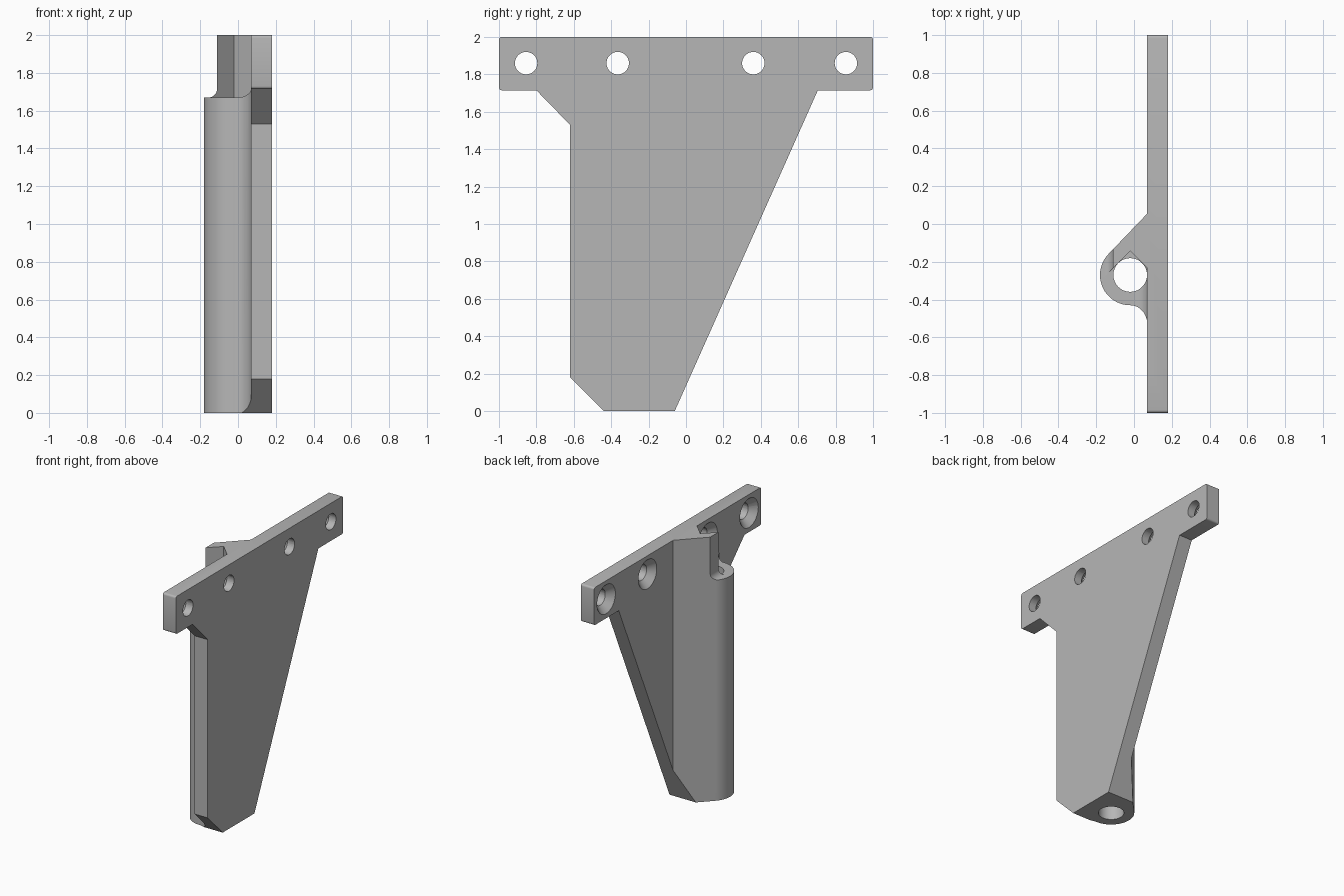
import bpy, bmesh, math
from mathutils import Matrix, Vector

if "Cube" in bpy.data.objects:
    bpy.data.objects.remove(bpy.data.objects["Cube"], do_unlink=True)


def arc(cx, cy, rx, ry, a0, a1, n):
    """Points along an elliptical arc, angles in degrees."""
    angles = [math.radians(a0 + (a1 - a0) * i / n) for i in range(n + 1)]
    return [(cx + rx * math.cos(a), cy + ry * math.sin(a)) for a in angles]


def finish(bm, name):
    bmesh.ops.recalc_face_normals(bm, faces=bm.faces)
    mesh = bpy.data.meshes.new(name)
    bm.to_mesh(mesh)
    bm.free()
    obj = bpy.data.objects.new(name, mesh)
    bpy.context.collection.objects.link(obj)
    return obj


def prism(name, points, axis, lo, hi):
    """Extrude a 2D profile along an axis."""
    place = {"x": lambda u, v: (lo, u, v),
             "y": lambda u, v: (u, lo, v),
             "z": lambda u, v: (u, v, lo)}[axis]
    bm = bmesh.new()
    face = bm.faces.new([bm.verts.new(place(u, v)) for u, v in points])
    new = bmesh.ops.extrude_face_region(bm, geom=[face])["geom"]
    step = Vector([hi - lo if a == axis else 0 for a in "xyz"])
    bmesh.ops.translate(bm, vec=step, verts=[g for g in new if isinstance(g, bmesh.types.BMVert)])
    return finish(bm, name)


def cone_x(name, x0, r0, x1, r1, y, z):
    """Cone or cylinder lying along x."""
    bm = bmesh.new()
    spot = Matrix.Translation(((x0 + x1) / 2, y, z)) @ Matrix.Rotation(math.pi / 2, 4, "Y")
    bmesh.ops.create_cone(bm, cap_ends=True, segments=40, radius1=r0, radius2=r1,
                          depth=x1 - x0, matrix=spot)
    return finish(bm, name)


def combine(obj, tool, operation):
    mod = obj.modifiers.new("cut", "BOOLEAN")
    mod.operation, mod.solver, mod.object = operation, "EXACT", tool
    bpy.ops.object.select_all(action="DESELECT")
    bpy.context.view_layer.objects.active = obj
    obj.select_set(True)
    bpy.ops.object.modifier_apply(modifier=mod.name)
    bpy.data.objects.remove(tool, do_unlink=True)


FACE, BACK = 0.07, 0.18       # the two sides of the plate
TX, TY = -0.02, -0.27         # tube axis
STEP = 1.67                   # top of the tube

# Plan section: plate, sloping web, tube wall and concave fillet
plan = [(BACK, -1.1), (BACK, 1.1), (FACE, 1.1), (FACE, 0.055)]
plan += arc(TX, TY, 0.16, 0.16, 135, 270, 28)
plan += arc(TX, -0.53, 0.09, 0.1, 90, 0, 14)[1:]
plan += [(FACE, -1.1)]
bracket = prism("bracket", plan, "z", -0.1, 2.1)

# Side outline of the plate, with small rounded flange corners
r = 0.015
side = [(-0.44, 0), (-0.06, 0), (0.705, 1.715)]
for cy, cz, a in ((1 - r, 1.715 + r, -90), (1 - r, 2 - r, 0),
                  (-1 + r, 2 - r, 90), (-1 + r, 1.715 + r, 180)):
    side += arc(cy, cz, r, r, a, a + 90, 4)
side += [(-0.8, 1.715), (-0.62, 1.53), (-0.62, 0.18)]
combine(bracket, prism("outline", side, "x", -0.4, 0.4), "INTERSECT")


def step_profile(right, width):
    """Open step with a filleted inner corner."""
    curve = arc(right - width, STEP + 0.05, width, 0.05, -90, 0, 10)
    return [(-0.4, STEP)] + curve + [(right, 2.2), (-0.4, 2.2)]


# Step cut beside the upper web
combine(bracket, prism("side_step", step_profile(-0.11, 0.045), "y", -0.7, 0.2), "DIFFERENCE")

# V-shaped cut in front of the upper web
vee = prism("vee_step", step_profile(FACE, 0.07), "y", -0.9, 0.2)
wedge = [(TX, -0.142), (TX - 0.6, -0.742), (TX + 0.6, -0.742)]
combine(vee, prism("wedge", wedge, "z", 1, 3), "INTERSECT")
combine(bracket, vee, "DIFFERENCE")

# Tube bore
bore = prism("bore", arc(TX, TY, 0.089, 0.089, 0, 354, 59), "z", -0.5, 2.5)
combine(bracket, bore, "DIFFERENCE")

# Countersunk screw holes
for y in (-0.855, -0.365, 0.36, 0.855):
    combine(bracket, cone_x("screw_hole", 0.05, 0.06, 0.25, 0.06, y, 1.86), "DIFFERENCE")
    combine(bracket, cone_x("countersink", 0.06, 0.12, 0.13, 0.05, y, 1.86), "DIFFERENCE")

# Finish
grey = bpy.data.materials.new("light grey")
grey.use_nodes = True
colour = (0.47, 0.47, 0.47, 1)
grey.diffuse_color = colour
grey.node_tree.nodes["Principled BSDF"].inputs["Base Color"].default_value = colour
bracket.data.materials.clear()
bracket.data.materials.append(grey)
for poly in bracket.data.polygons:
    poly.material_index = 0
bpy.ops.object.select_all(action="DESELECT")
bracket.select_set(True)
bpy.context.view_layer.objects.active = bracket
bpy.ops.object.shade_smooth_by_angle(angle=math.radians(25))
